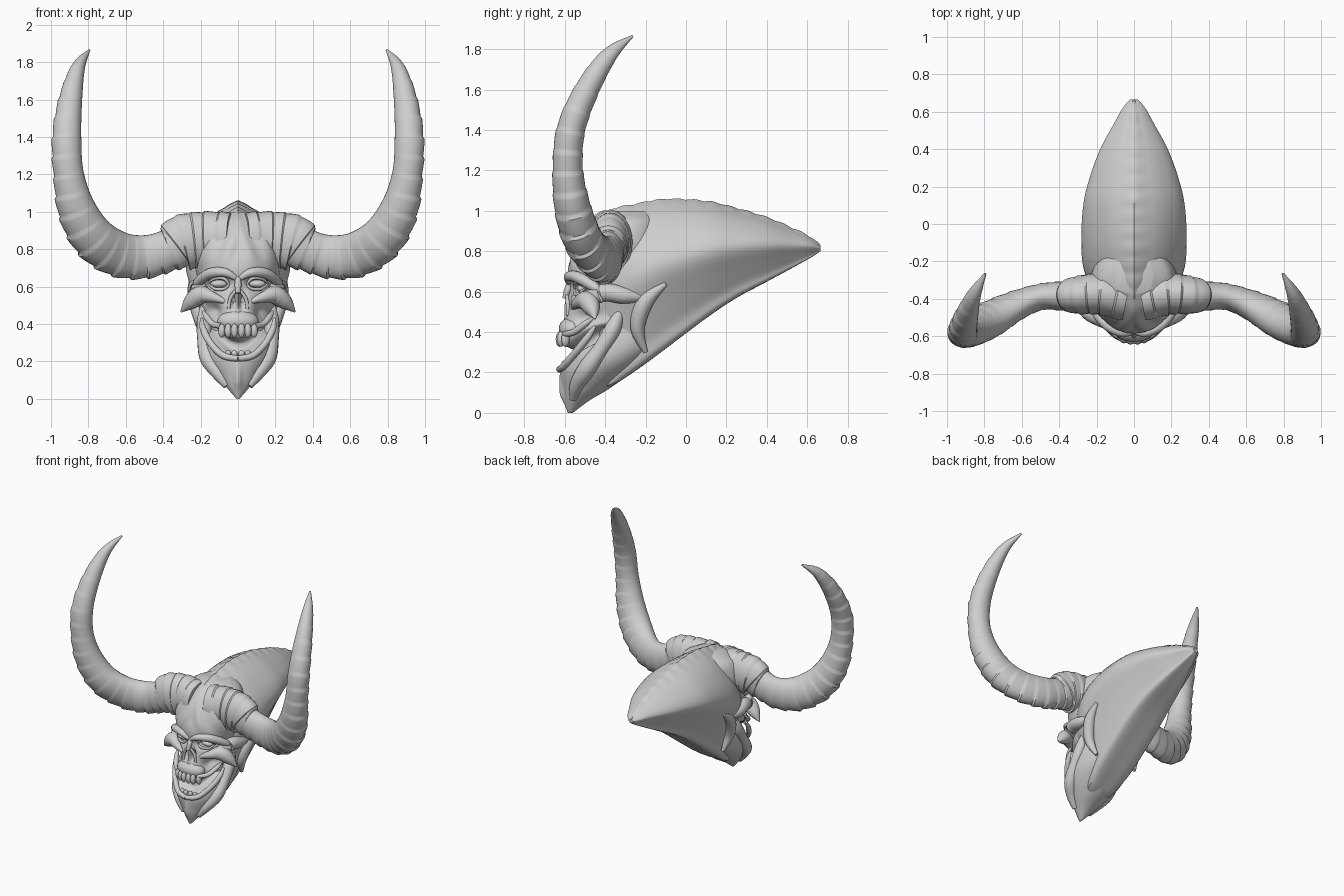
import bpy, bmesh, math
from mathutils import Vector, Matrix

cube = bpy.data.objects.get("Cube")
if cube:
    bpy.data.objects.remove(cube, do_unlink=True)

bone = bpy.data.materials.new("bone_grey")
bone.use_nodes = True
bone.diffuse_color = (0.62, 0.62, 0.62, 1)
bone.node_tree.nodes["Principled BSDF"].inputs["Base Color"].default_value = (0.62, 0.62, 0.62, 1)


def spline(rows, n):
    """Smooth curve through rows of any width, sampled n + 1 times."""
    out, last = [], len(rows) - 1
    for k in range(n + 1):
        u = k / n * last
        i = min(int(u), last - 1)
        f = u - i
        near = [rows[min(max(i + j, 0), last)] for j in (-1, 0, 1, 2)]
        out.append([0.5 * (2 * b + (c - a) * f + (2 * a - 5 * b + 4 * c - d) * f ** 2
                           + (3 * b - a - 3 * c + d) * f ** 3) for a, b, c, d in zip(*near)])
    return out


def finish(name, bm, mirror=False, angle=40):
    bmesh.ops.recalc_face_normals(bm, faces=bm.faces)
    mesh = bpy.data.meshes.new(name)
    bm.to_mesh(mesh)
    bm.free()
    mesh.materials.append(bone)
    obj = bpy.data.objects.new(name, mesh)
    bpy.context.collection.objects.link(obj)
    if mirror:
        mod = obj.modifiers.new("Mirror", 'MIRROR')
        mod.use_mirror_merge = False
    bpy.ops.object.select_all(action='DESELECT')
    obj.select_set(True)
    bpy.context.view_layer.objects.active = obj
    bpy.ops.object.shade_smooth_by_angle(angle=math.radians(angle))
    return obj


def loft(name, rings, mirror=False, angle=40):
    bm = bmesh.new()
    loops = [[bm.verts.new(p) for p in ring] for ring in rings]
    size = len(loops[0])
    for a, b in zip(loops, loops[1:]):
        for i in range(size):
            j = (i + 1) % size
            bm.faces.new((a[i], a[j], b[j], b[i]))
    bm.faces.new(loops[0])
    bm.faces.new(loops[-1])
    return finish(name, bm, mirror, angle)


def tube(name, path, n=32, sides=16, shape=None, mirror=True):
    """Sweep an oval along rows of x, y, z, radius outward, radius sideways."""
    pts = spline([r if len(r) > 4 else (*r, r[3]) for r in path], n)
    rings = []
    for k, p in enumerate(pts):
        here = Vector(p[:3])
        t = (Vector(pts[min(k + 1, n)][:3]) - Vector(pts[max(k - 1, 0)][:3])).normalized()
        side = Vector((0, 1, 0))
        if abs(t.y) > 0.93:
            side = Vector((1, 0, 0))
        side = (side - t * side.dot(t)).normalized()
        out = side.cross(t)
        ring = []
        for i in range(sides):
            a = math.tau * i / sides
            s = shape(k, a) if shape else 1
            ring.append(here + (out * math.cos(a) * max(p[3], .003)
                                + side * math.sin(a) * max(p[4], .003)) * s)
        rings.append(ring)
    return loft(name, rings, mirror)


def ball(name, centre, scale, mirror=True):
    bm = bmesh.new()
    bmesh.ops.create_uvsphere(bm, u_segments=24, v_segments=14, radius=1)
    bm.transform(Matrix.Translation(centre) @ Matrix.Diagonal((*scale, 1)))
    return finish(name, bm, mirror)


# Swept-back cranium: rows of y, top z, bottom z, half width
half = spline([(0, 1), (.36, .93), (.66, .83), (.92, .69), (1, .54),
               (.78, .33), (.56, .13), (.46, .01), (0, 0)], 32)
outline = half + [(-x, t) for x, t in reversed(half[1:-1])]
length = spline([(-.45, .93, .14, .1), (-.38, 1, .13, .2), (-.25, 1.03, .21, .265),
                 (-.1, 1.055, .32, .28), (.1, 1.045, .47, .27), (.25, 1.01, .57, .235),
                 (.4, .965, .65, .18), (.53, .91, .72, .11), (.62, .865, .77, .06),
                 (.665, .825, .8, .02)], 80)
loft("cranium", [[(x * w, y, low + (top - low) * t
                   + (.007 * abs(math.sin(y * 36)) if t > .97 else 0)) for x, t in outline]
                 for y, top, low, w in length])


# Face: stacked ovals, with sockets, nostrils, mouth and wrinkles pressed in
def blob(x, z, cx, cz, rx, rz):
    return math.exp(-((x - cx) / rx) ** 2 - ((z - cz) / rz) ** 2)


def relief(x, z):
    x = abs(x)
    d = -.045 * blob(x, z, .1, .615, .055, .032)
    d -= .05 * blob(x, z, .024, .525, .016, .04)
    d += .02 * blob(x, z, 0, .54, .012, .05)
    d -= .035 * blob(x, z, .13, .47, .035, .04)
    smile = .28 + 3.6 * x * x
    if x < .2:
        d -= .075 * math.exp(-((z - smile) / .04) ** 4)
    if z > .7:
        d += .007 * math.sin(55 * x + 22 * z) * min(1, (z - .7) * 12)
    d += .018 * blob(x, z, 0, .1, .02, .08)
    return d


face_rows = spline([(0, .008, -.585, -.56), (.06, .06, -.6, -.48), (.12, .11, -.61, -.38),
                    (.2, .165, -.62, -.27), (.27, .19, -.61, -.18), (.35, .19, -.6, -.1),
                    (.43, .18, -.605, -.1), (.5, .175, -.595, -.1), (.56, .19, -.58, -.1),
                    (.62, .205, -.575, -.1), (.68, .225, -.585, -.1), (.76, .235, -.575, -.1),
                    (.86, .23, -.53, -.1), (.95, .19, -.46, -.12), (1, .1, -.38, -.16)], 130)
rings = []
for z, w, front, back in face_rows:
    ring = []
    mid = (front + back) / 2
    for i in range(160):
        a = math.tau * i / 160
        x, y = w * math.sin(a), -math.cos(a) * (back - front) / 2
        if y < 0:
            push = relief(x, z) * min(1, -y / .08)
            away = Vector((x, y)).normalized()
            x, y = x + away.x * push, y + away.y * push
        ring.append((x, mid + y, z))
    rings.append(ring)
loft("face", rings, angle=60)

# Horns: outward-growing ridges that step in, wrapping all round at the collar
STEPS = 192


def ridges(k, a):
    u = k / STEPS
    saw = (k % 8) / 7
    wrap = .5 + .5 * math.cos(a)
    if u < .27:
        wrap = max(wrap, .55)
    fade = min(1, (1 - u) * 5)
    return 1 + .1 * (saw - .35) * wrap * fade


tube("horn", [(.04, -.4, .85, .145, .12), (.18, -.375, .85, .15, .11),
              (.3, -.38, .835, .145, .1), (.37, -.385, .795, .112, .08),
              (.5, -.39, .76, .115, .07), (.64, -.44, .775, .12, .08),
              (.77, -.51, .86, .117, .095), (.86, -.56, 1.01, .102, .09),
              (.905, -.585, 1.2, .081, .075), (.915, -.57, 1.4, .077, .07),
              (.895, -.49, 1.6, .062, .06), (.855, -.38, 1.77, .037, .04),
              (.795, -.265, 1.865, .006, .006)], STEPS, 32, ridges)

# Brows, cheek spikes and cheek arches
tube("brow", [(.012, -.58, .645, .014), (.07, -.58, .675, .024),
              (.15, -.535, .67, .028), (.215, -.45, .62, .025), (.22, -.4, .57, .01)])
tube("cheek_spike", [(.07, -.56, .52, .012), (.14, -.535, .545, .03), (.2, -.49, .555, .05),
                     (.255, -.465, .515, .04), (.305, -.45, .465, .004)])
tube("cheek_arch", [(.19, -.49, .56, .04), (.215, -.4, .595, .045),
                    (.23, -.3, .58, .04), (.22, -.19, .57, .012)])

# Jaw bones and smiling lips
tube("jaw_bone", [(.06, -.56, .07, .02), (.11, -.54, .14, .035), (.16, -.49, .22, .045),
                  (.18, -.42, .32, .038), (.18, -.36, .42, .04), (.18, -.32, .52, .015)])
tube("lower_lip", [(0, -.627, .215, .016), (.08, -.605, .232, .018),
                   (.145, -.55, .295, .018), (.185, -.49, .37, .018), (.195, -.45, .43, .008)])
tube("upper_lip", [(.09, -.6, .39, .014), (.135, -.555, .4, .016),
                   (.17, -.5, .44, .016), (.185, -.46, .47, .006)])
tube("neck_fold", [(.17, -.2, .3, .012), (.2, -.24, .42, .035),
                   (.23, -.2, .55, .04), (.25, -.1, .64, .012)])

# Upper muzzle and teeth
ball("muzzle", (0, -.565, .415), (.11, .065, .06), mirror=False)
for i in range(3):
    x = .019 + .034 * i
    ball("upper_tooth", (x, -.625 + i * i * .007, .365), (.019, .02, .038))
    ball("lower_tooth", (x, -.603 + i * i * .007, .24), (.017, .014, .02))

# Nose bridge and nostril rims
tube("nose_bridge", [(0, -.565, .66, .012), (0, -.585, .61, .018), (0, -.6, .565, .012)],
     mirror=False)
tube("nostril_rim", [(.012, -.59, .58, .008), (.042, -.585, .535, .01), (.05, -.585, .48, .008)])

# Eyes with lids
ball("eye", (.102, -.515, .615), (.045, .026, .021))
for name, lift in (("upper_lid", .028), ("lower_lid", -.026)):
    tube(name, [(.047, -.55, .612, .005), (.075, -.55, .615 + lift, .009),
                (.125, -.528, .615 + lift, .009), (.16, -.5, .618, .005)], 20, 10)
